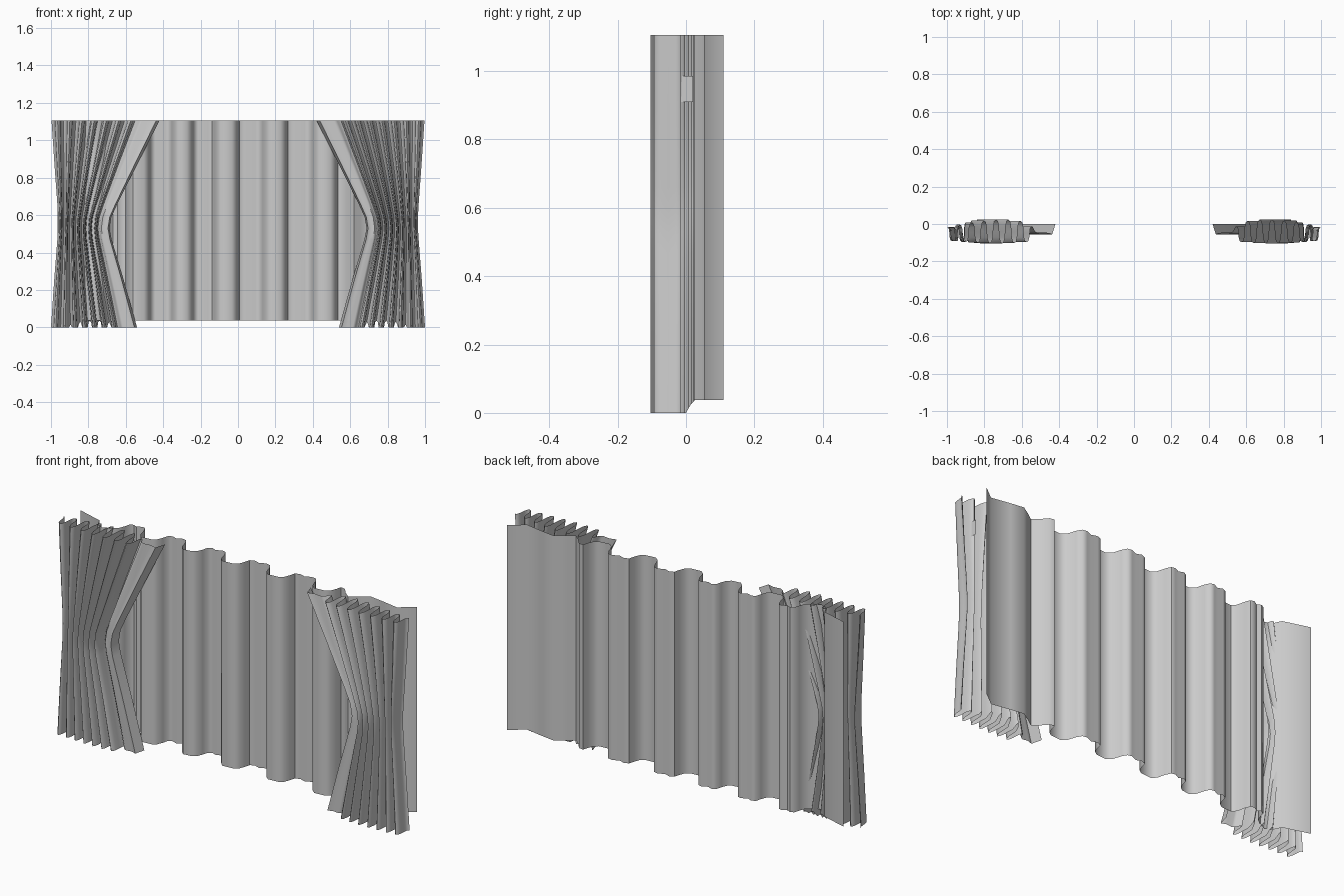
import bpy, math

cube = bpy.data.objects.get("Cube")
if cube:
    bpy.data.objects.remove(cube)

TOP = 1.105

# One plain cloth colour
cloth = bpy.data.materials.new("grey_cloth")
cloth.use_nodes = True
cloth.diffuse_color = (0.6, 0.6, 0.6, 1)
cloth.node_tree.nodes["Principled BSDF"].inputs["Base Color"].default_value = (0.6, 0.6, 0.6, 1)


def lerp(a, b, t):
    return a + (b - a) * t


def loft(name, rows, angle=50):
    """Join equal-length rows of points into one open sheet."""
    n = len(rows[0])
    verts = [p for row in rows for p in row]
    faces = [(r * n + i, r * n + i + 1, (r + 1) * n + i + 1, (r + 1) * n + i)
             for r in range(len(rows) - 1) for i in range(n - 1)]
    mesh = bpy.data.meshes.new(name)
    mesh.from_pydata(verts, [], faces)
    mesh.materials.append(cloth)
    obj = bpy.data.objects.new(name, mesh)
    bpy.context.collection.objects.link(obj)
    bpy.ops.object.select_all(action='DESELECT')
    obj.select_set(True)
    bpy.context.view_layer.objects.active = obj
    bpy.ops.object.shade_smooth_by_angle(angle=math.radians(angle))


# Back curtain: a row of soft folds between two end panels
rise = [(-.04, .01), (-.02, .025), (-.008, .055), (0, .085)]
crest = [(.025, .095), (.055, .085), (.09, .1), (.115, .095), (.13, .07), (.145, .025), (.17, .005)]
outline = [(-.965, .083), (-.83, .043), (-.81, 0), (-.77, -.015)]
for start, width in ((-.685, .72), (-.463, .84), (-.233, .82), (.008, .95), (.268, .99)):
    outline += [(start + dx, y) for dx, y in rise]
    outline += [(start + dx * width, y) for dx, y in crest]
outline += [(.535 + dx, y) for dx, y in rise]
outline += [(.56, .08), (.59, .045), (.62, .02), (.655, .045),
            (.71, .08), (.78, .07), (.88, .052), (.955, .11)]
loft("back_curtain", [[(x, y, z) for x, y in outline] for z in (.037, TOP)])


# Side drapes: rounded pleats gathered at the waist
def drape_profile():
    pts = [(0, 0), (.03, -.055), (.09, -.045), (.16, -.05), (.19, -.04)]
    pleats, steps = 7, 12
    for k in range(pleats * steps + 1):
        t = k / (pleats * steps)
        phase = math.tau * t * pleats
        bulge = math.sin(math.pi * t ** .65)
        back, front = .04 * bulge - .015, -.09 - .014 * bulge
        y = lerp(front, back, .5 + .5 * math.cos(phase))
        u = t + .06 * math.sin(2 * phase) / pleats
        pts.append((.21 + .79 * u, y))
    return pts


# height, inner edge and outer edge of the gathered cloth
levels = [(0, .54, 1.0), (.25, .61, .983), (.47, .676, .966), (.53, .687, .962),
          (.59, .677, .962), (.66, .645, .966), (.88, .535, .982), (TOP, .42, .997)]
profile = drape_profile()
for side, name in ((1, "left_drape"), (-1, "right_drape")):
    rows = []
    for z, inner, outer in levels:
        rows.append([(side * lerp(inner, outer, t), y,
                      max(z, min(.035, 1.75 * y))) for t, y in profile])
    loft(name, rows, 60)

# Small loop tab behind the drape
loft("hanging_tab", [[(.94, -.018, z), (.94, .02, z)] for z in (.91, .985)])
